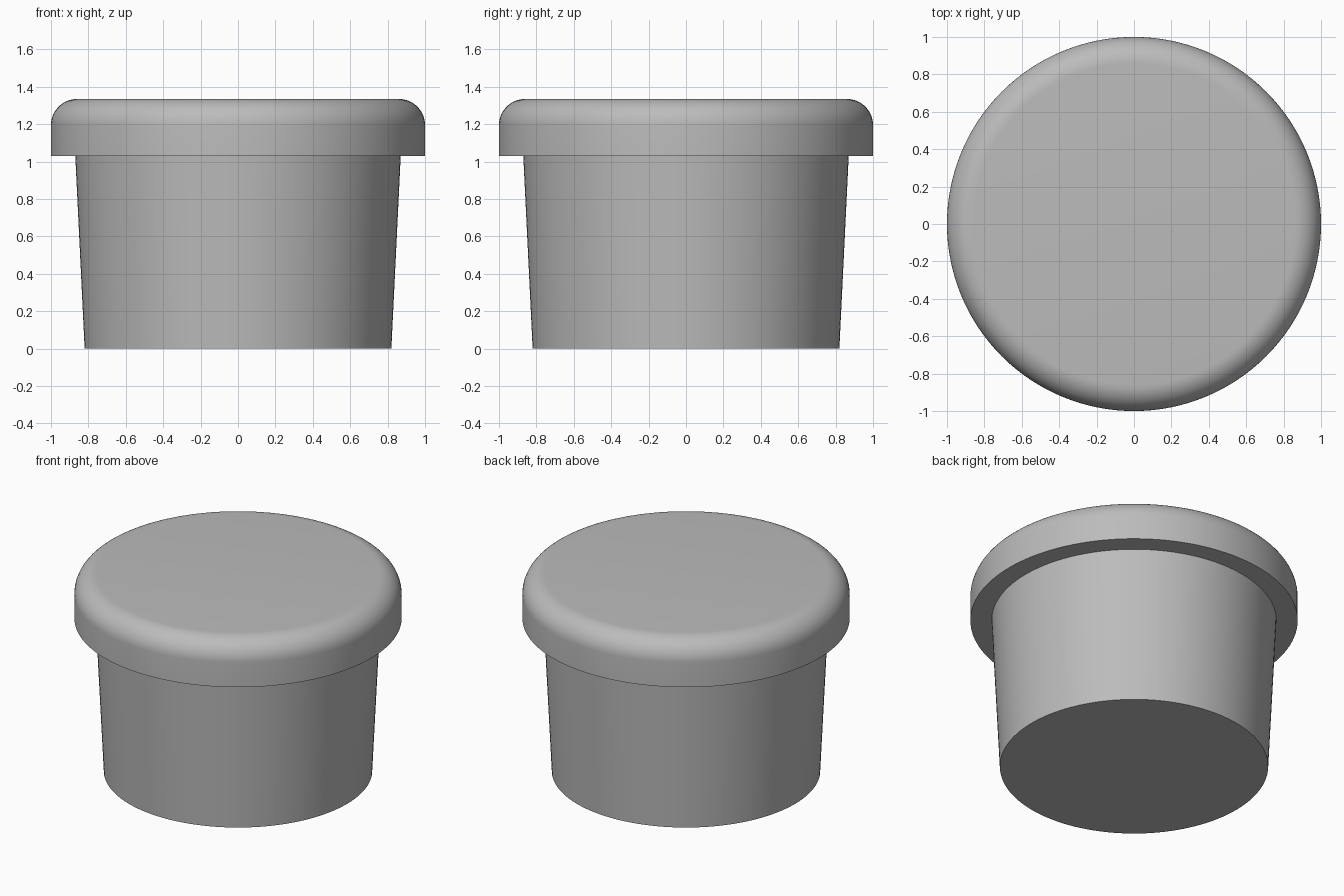
import bpy
import bmesh
import math

SEGMENTS = 128

cube = bpy.data.objects.get("Cube")
if cube:
    bpy.data.objects.remove(cube, do_unlink=True)


def make_material(name, color):
    mat = bpy.data.materials.new(name)
    mat.use_nodes = True
    mat.diffuse_color = color
    mat.node_tree.nodes["Principled BSDF"].inputs["Base Color"].default_value = color
    return mat


def lathe(name, profile, mat):
    """Revolve (radius, height) points into a closed solid with flat end caps."""
    bm = bmesh.new()
    rings = []
    for r, z in profile:
        angles = [math.tau * i / SEGMENTS for i in range(SEGMENTS)]
        rings.append([bm.verts.new((r * math.cos(a), r * math.sin(a), z)) for a in angles])
    for low, high in zip(rings, rings[1:]):
        for i in range(SEGMENTS):
            j = (i + 1) % SEGMENTS
            bm.faces.new((low[i], low[j], high[j], high[i]))
    bm.faces.new(rings[0][::-1])
    bm.faces.new(rings[-1])
    mesh = bpy.data.meshes.new(name)
    bm.to_mesh(mesh)
    bm.free()
    mesh.materials.append(mat)
    obj = bpy.data.objects.new(name, mesh)
    bpy.context.collection.objects.link(obj)
    bpy.ops.object.select_all(action="DESELECT")
    obj.select_set(True)
    bpy.context.view_layer.objects.active = obj
    bpy.ops.object.shade_smooth_by_angle(angle=math.radians(35))
    return obj


grey = make_material("plain grey", (0.5, 0.5, 0.5, 1))

# Tapered plug
lathe("tapered_plug", [(0.82, 0), (0.87, 1.03)], grey)

# Wide cap with a rounded upper rim
TOP, FILLET = 1.335, 0.14
cap_profile = [(1, 1.03)]
for step in range(13):
    a = math.pi / 2 * step / 12
    cap_profile.append((1 - FILLET + FILLET * math.cos(a), TOP - FILLET + FILLET * math.sin(a)))
lathe("rounded_cap", cap_profile, grey)
